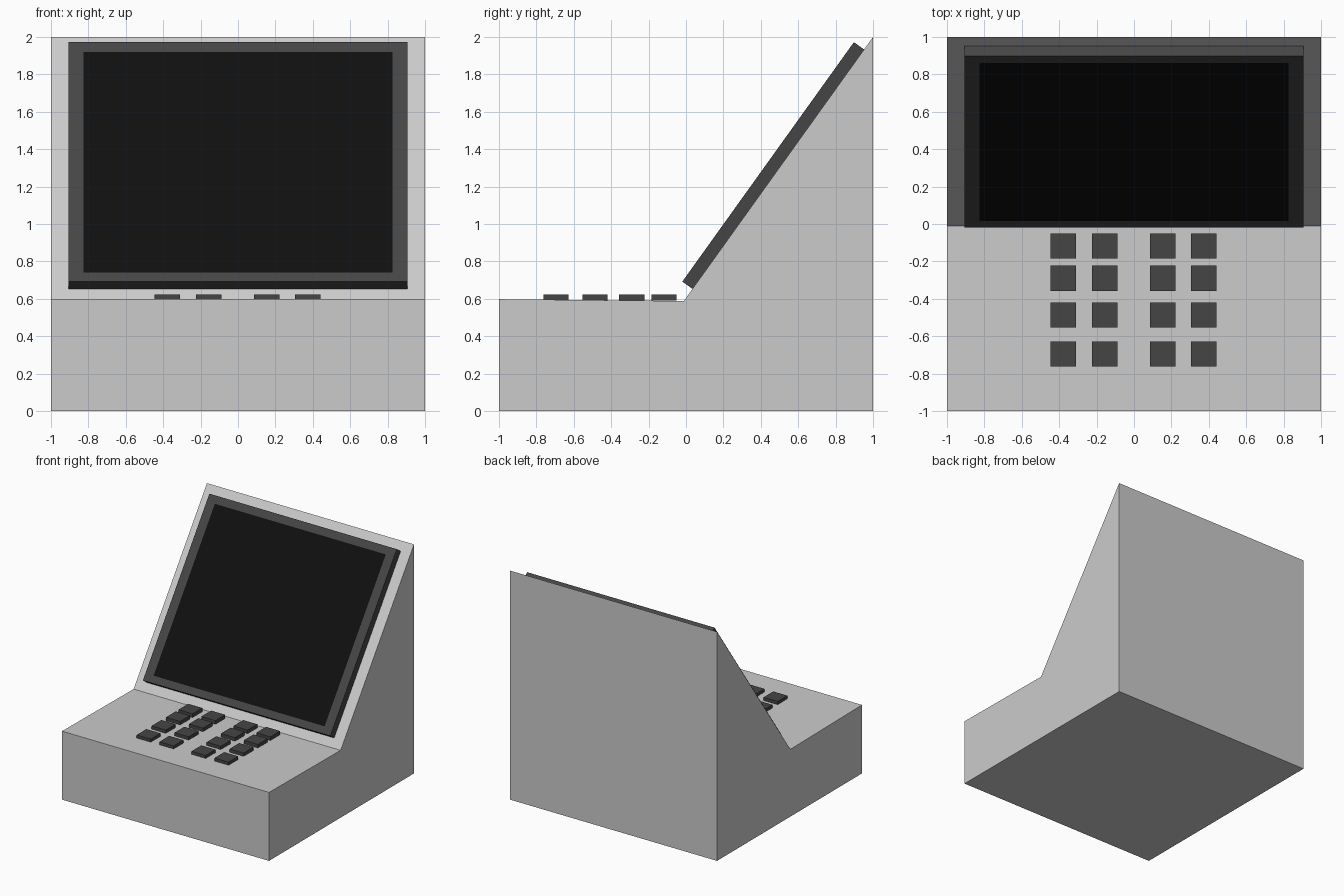
import bpy, bmesh
from mathutils import Matrix, Vector

if "Cube" in bpy.data.objects:
    bpy.data.objects.remove(bpy.data.objects["Cube"])


def material(name, v):
    m = bpy.data.materials.new(name)
    m.diffuse_color = (v, v, v, 1)
    m.use_nodes = True
    m.node_tree.nodes["Principled BSDF"].inputs["Base Color"].default_value = m.diffuse_color
    return m


def add_object(name, bm, mats=()):
    bmesh.ops.recalc_face_normals(bm, faces=bm.faces)
    me = bpy.data.meshes.new(name)
    bm.to_mesh(me)
    bm.free()
    for m in mats:
        me.materials.append(m)
    ob = bpy.data.objects.new(name, me)
    bpy.context.collection.objects.link(ob)
    return ob


def box(size, centre):
    bm = bmesh.new()
    bmesh.ops.create_cube(bm, size=1)
    bmesh.ops.scale(bm, vec=size, verts=bm.verts)
    bmesh.ops.translate(bm, vec=centre, verts=bm.verts)
    return bm


dark = material("dark_plastic", 0.06)
black = material("black_glass", 0.005)

# Console body: side profile extruded across x
hinge, crest = Vector((0, -0.012, 0.588)), Vector((0, 1, 2))
profile = [(-1, 0), (1, 0), (1, 2), (hinge.y, hinge.z), (-1, 0.598)]
bm = bmesh.new()
side = bm.faces.new([bm.verts.new((-1, y, z)) for y, z in profile])
ext = bmesh.ops.extrude_face_region(bm, geom=[side], use_keep_orig=True)
new_verts = [g for g in ext["geom"] if isinstance(g, bmesh.types.BMVert)]
bmesh.ops.translate(bm, vec=(2, 0, 0), verts=new_verts)
add_object("console_body", bm)

# Screen: slab lying on the slope, with the glass inset into its face
low, high, half_w, thick = 0.08, 1.655, 0.905, 0.067
bm = box((2 * half_w, high - low, thick), (0, (low + high) / 2, thick / 2))
bm.normal_update()
face = max(bm.faces, key=lambda f: f.normal.z)
bmesh.ops.inset_region(bm, faces=[face], thickness=0.06)
for v in face.verts:
    v.co.x = 0.826 if v.co.x > 0 else -0.826
    v.co.y = low + 0.06 if v.co.y < 0.8 else high - 0.065
face.material_index = 1
up = (crest - hinge).normalized()
across = Vector((1, 0, 0))
out = across.cross(up)
screen = add_object("screen", bm, (dark, black))
screen.matrix_world = Matrix.Translation(hinge) @ Matrix((across, up, out)).transposed().to_4x4()

# Keypad: two blocks of two columns, four rows
for row, y in enumerate((-0.117, -0.29, -0.487, -0.695)):
    for col, x in enumerate((-0.378, -0.157, 0.153, 0.374)):
        add_object(f"key_{row + 1}_{col + 1}",
                   box((0.136, 0.134, 0.032), (x, y, 0.606)), (dark,))
